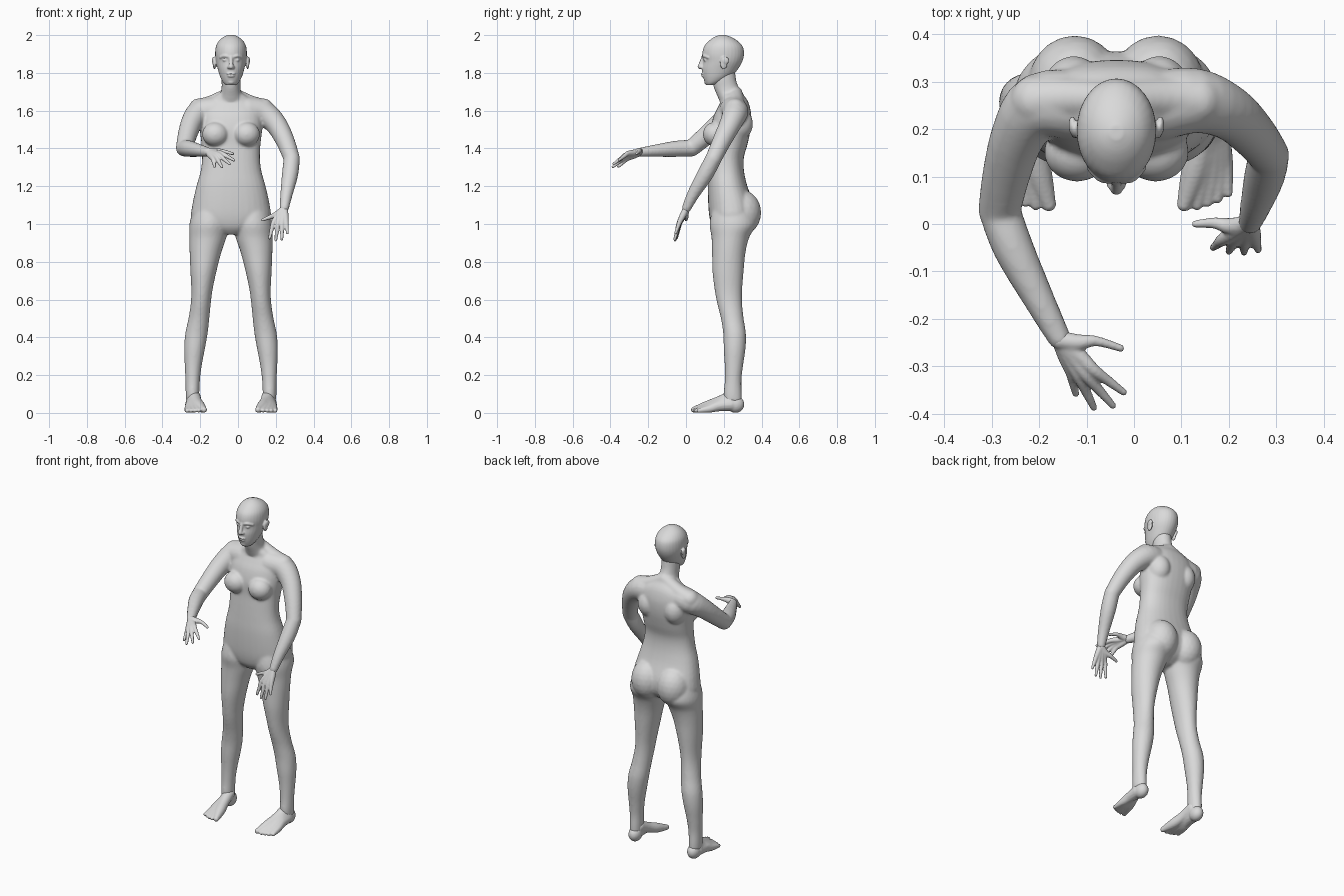
import bpy, bmesh, math
from mathutils import Vector, Matrix

X0 = -0.037                      # symmetry line of the body
skin = bpy.data.materials.new("light grey")
skin.diffuse_color = (0.7, 0.7, 0.7, 1)


def spline(rows, steps=4):
    """Catmull-Rom interpolation of tuples."""
    out, n = [], len(rows)
    for i in range(n - 1):
        a, b, c, d = rows[max(i - 1, 0)], rows[i], rows[i + 1], rows[min(i + 2, n - 1)]
        for k in range(steps):
            t = k / steps
            out.append([0.5 * (2 * q + (r - p) * t + (2 * p - 5 * q + 4 * r - s) * t * t
                               + (3 * q - p - 3 * r + s) * t ** 3)
                        for p, q, r, s in zip(a, b, c, d)])
    return out + [list(rows[-1])]


def skin_rings(bm, rings):
    loops = [[bm.verts.new(p) for p in ring] for ring in rings]
    n = len(loops[0])
    for a, b in zip(loops, loops[1:]):
        for i in range(n):
            bm.faces.new((a[i], a[(i + 1) % n], b[(i + 1) % n], b[i]))
    bm.faces.new(loops[0][::-1])
    bm.faces.new(loops[-1])


def stack(bm, rows, side=1, power=2.0, n=32):
    """Horizontal oval sections: z, centre x, half width, front y, back y."""
    rings = []
    for z, cx, hw, yf, yb in spline(rows):
        ring = []
        for i in range(n):
            c, s = math.cos(math.tau * i / n), math.sin(math.tau * i / n)
            ex = math.copysign(abs(c) ** (2 / power), c)
            ey = math.copysign(abs(s) ** (2 / power), s)
            ring.append((X0 + side * (cx + hw * ex), (yf + yb) / 2 + (yb - yf) / 2 * ey, z))
        rings.append(ring)
    skin_rings(bm, rings)


def blob(bm, c, r):
    m = Matrix.Translation(c) @ Matrix.Diagonal((*r, 1))
    bmesh.ops.create_icosphere(bm, subdivisions=3, radius=1, matrix=m)


def tube(bm, rows, n=20):
    """Round limb through points x, y, z, radius, with round ends."""
    pts = spline(rows)
    pos = [Vector(p[:3]) for p in pts]
    rings, u = [], None
    for i, p in enumerate(pos):
        d = (pos[min(i + 1, len(pos) - 1)] - pos[max(i - 1, 0)]).normalized()
        u = d.orthogonal() if u is None else u - d * u.dot(d)
        u.normalize()
        v = d.cross(u)
        rings.append([p + pts[i][3] * (u * math.cos(math.tau * k / n) + v * math.sin(math.tau * k / n))
                      for k in range(n)])
    skin_rings(bm, rings)
    for q in (pts[0], pts[-1]):
        blob(bm, q[:3], [q[3]] * 3)


def fuse(name, bm, voxel, smooth):
    """Merge the overlapping volumes into one smooth skin."""
    bmesh.ops.recalc_face_normals(bm, faces=bm.faces)
    me = bpy.data.meshes.new(name)
    bm.to_mesh(me)
    bm.free()
    ob = bpy.data.objects.new(name, me)
    bpy.context.collection.objects.link(ob)
    r = ob.modifiers.new("merge", 'REMESH')
    r.mode, r.voxel_size = 'VOXEL', voxel
    s = ob.modifiers.new("soften", 'SMOOTH')
    s.factor, s.iterations = 0.5, smooth
    dg = bpy.context.evaluated_depsgraph_get()
    baked = bpy.data.meshes.new_from_object(ob.evaluated_get(dg))
    ob.modifiers.clear()
    ob.data = baked
    baked.materials.clear()
    baked.materials.append(skin)
    baked.shade_smooth()
    return ob


# Body: torso, neck, legs and arms
bm = bmesh.new()
stack(bm, [(0.945, 0, .05, .17, .27), (0.98, 0, .15, .14, .33), (1.03, 0, .208, .125, .36),
           (1.1, 0, .205, .118, .36), (1.2, 0, .183, .116, .325), (1.28, 0, .161, .12, .307),
           (1.35, 0, .153, .125, .306), (1.42, 0, .156, .13, .325), (1.5, 0, .165, .13, .342),
           (1.57, 0, .165, .146, .346), (1.62, 0, .155, .17, .338), (1.655, 0, .12, .185, .325),
           (1.69, 0, .065, .18, .3)], power=2.3)
stack(bm, [(1.62, 0, .085, .19, .33), (1.68, 0, .06, .165, .3), (1.72, 0, .05, .148, .28),
           (1.76, 0, .05, .14, .266), (1.81, 0, .05, .14, .26)])
leg = [(1.08, .11, .09, .14, .35), (1.0, .115, .105, .125, .372), (.93, .122, .098, .135, .335),
       (.85, .135, .084, .138, .315), (.75, .146, .069, .14, .305), (.65, .154, .056, .152, .297),
       (.58, .16, .053, .165, .297), (.5, .17, .055, .185, .305), (.42, .183, .059, .197, .317),
       (.34, .193, .055, .2, .315), (.25, .2, .045, .205, .302), (.17, .203, .038, .205, .293),
       (.1, .204, .036, .2, .295), (.06, .204, .034, .205, .295)]
for s in (1, -1):
    stack(bm, leg, s)
    blob(bm, (X0 + s * .088, .295, 1.06), (.098, .103, .12))        # buttock
    blob(bm, (X0 + s * .083, .152, 1.475), (.07, .063, .065))       # breast
    blob(bm, (X0 + s * .09, .27, 1.53), (.07, .085, .09))           # shoulder blade
    tube(bm, [(X0, .26, 1.69, .04), (X0 + s * .1, .265, 1.637, .045),
              (X0 + s * .17, .26, 1.61, .055)])                     # shoulder slope
tube(bm, [(-.12, .25, 1.6, .075), (-.2, .25, 1.59, .069), (-.243, .19, 1.54, .058),
          (-.268, .11, 1.47, .051), (-.284, .03, 1.402, .045)])     # raised arm
tube(bm, [(-.284, .03, 1.402, .044), (-.255, -.05, 1.398, .043), (-.2, -.16, 1.388, .033),
          (-.158, -.24, 1.38, .025)])
tube(bm, [(.05, .25, 1.6, .075), (.13, .26, 1.59, .069), (.2, .235, 1.53, .058),
          (.25, .19, 1.44, .05), (.285, .145, 1.345, .043)])        # lowered arm
tube(bm, [(.285, .145, 1.345, .043), (.275, .1, 1.26, .043), (.257, .04, 1.16, .033),
          (.245, .003, 1.085, .025)])
fuse("body", bm, .0075, 5)

# Head with nose, brows, lips and ears
bm = bmesh.new()
stack(bm, [(1.735, 0, .025, .108, .15), (1.75, 0, .042, .1, .19), (1.78, 0, .058, .09, .24),
           (1.82, 0, .07, .085, .275), (1.86, 0, .08, .09, .298), (1.9, 0, .084, .086, .307),
           (1.94, 0, .08, .096, .3), (1.97, 0, .064, .122, .272), (1.99, 0, .04, .15, .238),
           (2.001, 0, .014, .178, .208)])
tube(bm, [(X0, .092, 1.885, .01), (X0, .082, 1.855, .011), (X0, .075, 1.833, .014)])
blob(bm, (X0, .09, 1.795), (.024, .011, .006))
blob(bm, (X0, .092, 1.783), (.02, .011, .006))
blob(bm, (X0, .108, 1.752), (.018, .012, .012))
for s in (1, -1):
    blob(bm, (X0 + s * .012, .085, 1.83), (.009, .012, .009))       # nostril
    tube(bm, [(X0 + s * .015, .091, 1.886, .007), (X0 + s * .035, .097, 1.89, .008),
              (X0 + s * .055, .118, 1.882, .008)])                  # brow
    blob(bm, (X0 + s * .032, .103, 1.868), (.013, .011, .008))      # eye
    blob(bm, (X0 + s * .088, .2, 1.852), (.009, .02, .034))         # ear
    blob(bm, (X0 + s * .093, .208, 1.865), (.008, .02, .02))
fuse("head", bm, .004, 3)


# Hands: each digit runs from the wrist through the palm to its tip
def hand(name, wrist, digits, thumb):
    bm = bmesh.new()
    w = Vector(wrist)
    for base, tip in digits:
        b, t = Vector(base), Vector(tip)
        start = w.lerp(b, .1)
        mid = b.lerp(t, .5)
        tube(bm, [(*start, .018), (*w.lerp(b, .6), .017), (*b, .0135), (*mid, .0105), (*t, .0075)], 12)
    tube(bm, thumb, 12)
    fuse(name, bm, .004, 2)


hand("lowered_hand", (.245, .005, 1.09),
     [((.187, -.033, 1.005), (.167, -.05, .925)), ((.21, -.037, .997), (.2, -.058, .915)),
      ((.234, -.038, 1.0), (.232, -.06, .918)), ((.255, -.033, 1.012), (.262, -.055, .952))],
     [(.24, 0, 1.075, .02), (.205, -.005, 1.05, .018), (.17, .002, 1.037, .012), (.13, 0, 1.022, .008)])
hand("raised_hand", (-.16, -.235, 1.382),
     [((-.085, -.308, 1.373), (-.022, -.355, 1.338)), ((-.1, -.32, 1.365), (-.045, -.383, 1.318)),
      ((-.116, -.322, 1.355), (-.085, -.387, 1.302)), ((-.132, -.312, 1.346), (-.123, -.358, 1.304))],
     [(-.155, -.245, 1.383, .02), (-.12, -.25, 1.385, .018), (-.08, -.247, 1.385, .011),
      (-.028, -.262, 1.372, .008)])

# Feet: a heel and five rays ending in toes
toes = [(.165, .11, .034, .029, .143, .042, .017, .016),
        (.184, .11, .03, .024, .17, .04, .013, .0115),
        (.2, .112, .027, .023, .192, .046, .012, .011),
        (.214, .116, .024, .022, .213, .054, .012, .011),
        (.226, .124, .022, .021, .235, .066, .012, .011)]
for s, name in ((1, "foot_a"), (-1, "foot_b")):
    bm = bmesh.new()
    blob(bm, (X0 + s * .203, .262, .045), (.037, .047, .045))
    for i, (bx, by, bz, br, tx, ty, tz, tr) in enumerate(toes):
        tube(bm, [(X0 + s * (.196 + .003 * i), .24, .085 - .01 * i, .035),
                  (X0 + s * (.5 * bx + .1), .175, .058 - .005 * i, .03),
                  (X0 + s * bx, by, bz, br), (X0 + s * tx, ty, tz, tr)], 14)
    fuse(name, bm, .005, 3)
